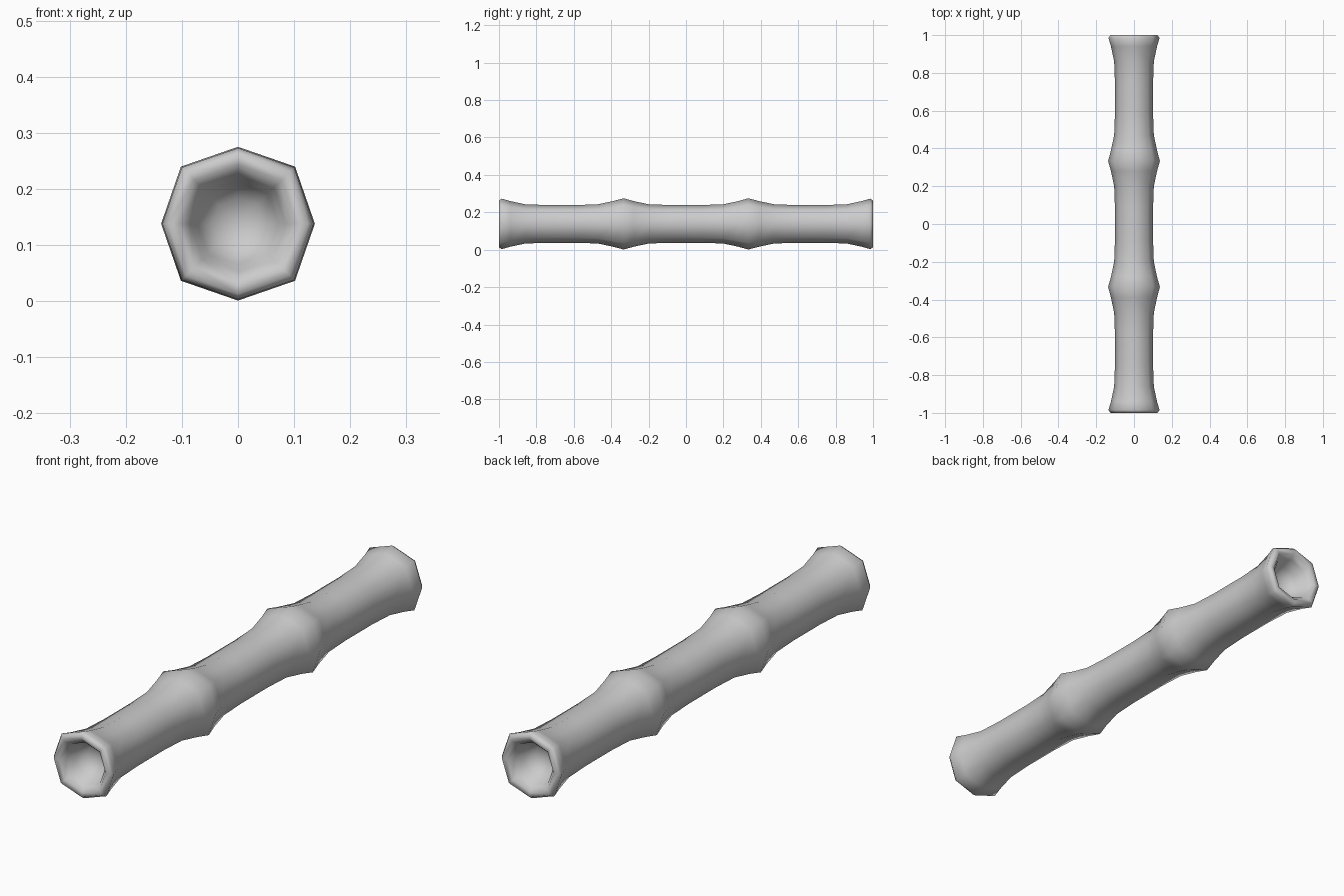
import bpy, bmesh, math

if "Cube" in bpy.data.objects:
    bpy.data.objects.remove(bpy.data.objects["Cube"])

SIDES = 8
CZ = 0.138

# Half profile from the closed cup floor out over the rim to the middle: (y, radius)
half = [(-0.90, 0.045), (-0.93, 0.072), (-0.975, 0.086), (-0.997, 0.105), (-1.0, 0.125),
        (-0.985, 0.135), (-0.94, 0.122), (-0.86, 0.105), (-0.75, 0.101), (-0.58, 0.101),
        (-0.47, 0.105), (-0.39, 0.122), (-0.333, 0.137), (-0.28, 0.122),
        (-0.20, 0.105), (-0.09, 0.101)]
profile = half + [(-y, r) for y, r in reversed(half)]

bm = bmesh.new()


def ring(y, r):
    verts = []
    for i in range(SIDES):
        a = 2 * math.pi * i / SIDES
        # diagonal corners sit slightly further out
        k = r * (1.05 if i % 2 else 1.0)
        verts.append(bm.verts.new((k * math.cos(a), y, CZ + k * math.sin(a))))
    return verts


# Bamboo skin
rings = [ring(y, r) for y, r in profile]
for a, b in zip(rings, rings[1:]):
    for i in range(SIDES):
        j = (i + 1) % SIDES
        bm.faces.new((a[i], a[j], b[j], b[i]))

# Cup floors at both ends
for loop, y in ((rings[0], -0.89), (rings[-1], 0.89)):
    c = bm.verts.new((0, y, CZ))
    for i in range(SIDES):
        bm.faces.new((loop[i], loop[(i + 1) % SIDES], c))

bmesh.ops.recalc_face_normals(bm, faces=bm.faces[:])
for f in bm.faces:
    f.smooth = True
mesh = bpy.data.meshes.new("bamboo_stalk")
bm.to_mesh(mesh)
bm.free()
obj = bpy.data.objects.new("bamboo_stalk", mesh)
bpy.context.collection.objects.link(obj)
